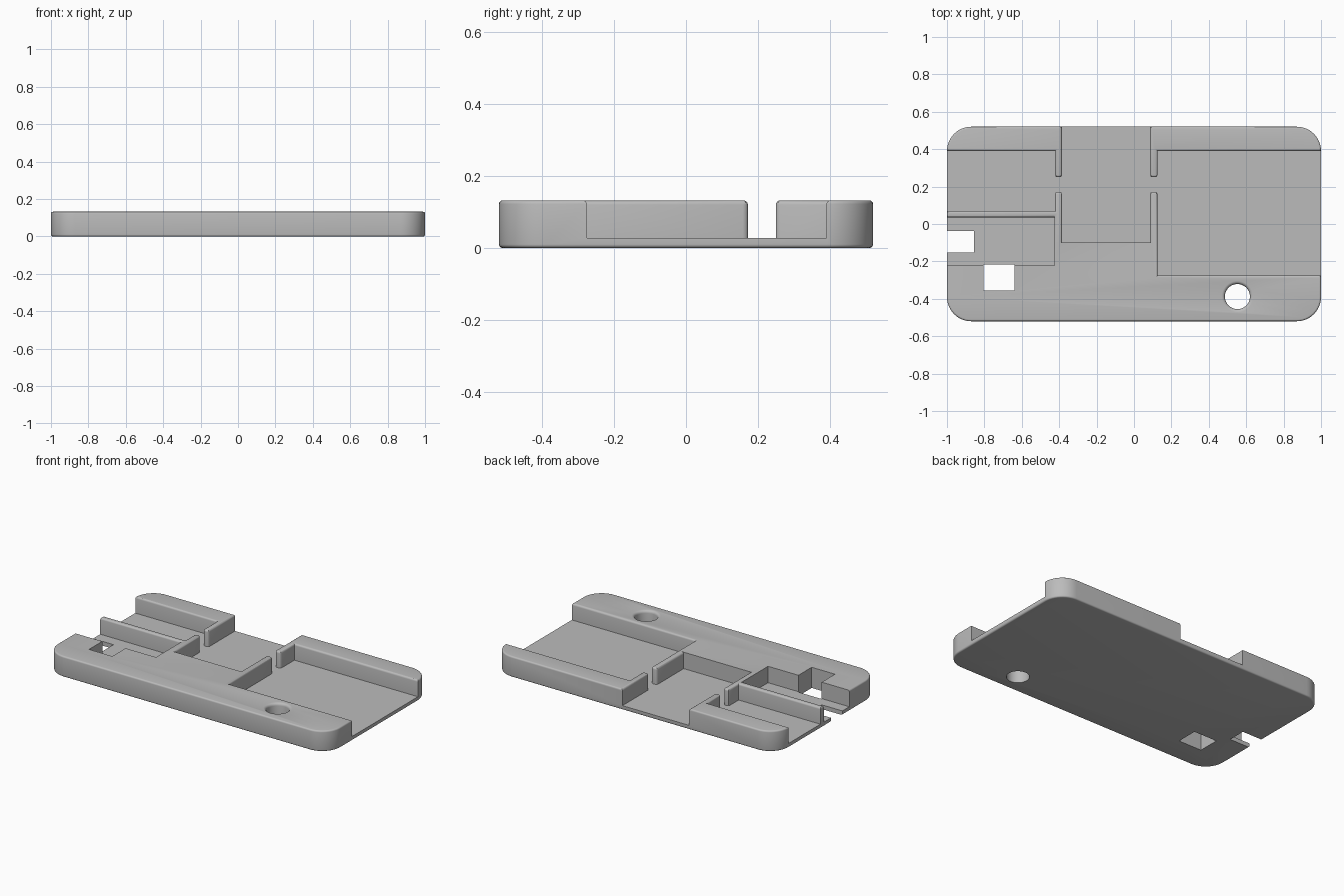
import bpy, bmesh
from math import sin, cos, pi, sqrt

if "Cube" in bpy.data.objects:
    bpy.data.objects.remove(bpy.data.objects["Cube"], do_unlink=True)

TOP, FLOOR, DEPTH, CORNER = 0.132, 0.027, 0.52, 0.13
LIP = 0.012      # rounding of the upper edges
STEPS = 4

grey = bpy.data.materials.new("plain grey plastic")
grey.use_nodes = True
colour = (0.5, 0.5, 0.5, 1)
grey.diffuse_color = colour
grey.node_tree.nodes["Principled BSDF"].inputs["Base Color"].default_value = colour


def loft(name, outline, rings):
    """Closed solid from outline(offset) stacked at each (height, offset)."""
    bm = bmesh.new()
    loops = [[bm.verts.new((x, y, z)) for x, y in outline(off)] for z, off in rings]
    for low, high in zip(loops, loops[1:]):
        for i in range(len(low)):
            j = (i + 1) % len(low)
            bm.faces.new((low[i], low[j], high[j], high[i]))
    bm.faces.new(loops[0][::-1])
    bm.faces.new(loops[-1])
    bmesh.ops.recalc_face_normals(bm, faces=bm.faces)
    mesh = bpy.data.meshes.new(name)
    bm.to_mesh(mesh)
    bm.free()
    obj = bpy.data.objects.new(name, mesh)
    bpy.context.collection.objects.link(obj)
    mesh.materials.append(grey)
    return obj


def quarter(radius):
    """Height and sideways growth along a quarter round."""
    angles = [pi / 2 * i / STEPS for i in range(STEPS + 1)]
    return [(radius * sin(a), radius * (1 - cos(a))) for a in angles]


def mouth(bottom, lip=LIP):
    """Rings of a cutter whose upper rim flares into a rounded edge."""
    return [(bottom, 0)] + [(TOP - lip + h, g) for h, g in quarter(lip)] + [(TOP + 0.1, lip)]


def slab_outline(offset):
    r = CORNER + offset
    points = []
    for k, (sx, sy) in enumerate([(1, 1), (-1, 1), (-1, -1), (1, -1)]):
        for i in range(13):
            a = pi / 2 * (k + i / 12)
            points.append((sx * (1 - CORNER) + r * cos(a), sy * (DEPTH - CORNER) + r * sin(a)))
    return points


def box(x0, x1, y0, y1, rounded=""):
    """Rectangle whose named sides (W, E, S, N) move out with the offset."""
    def outline(f):
        w, e, s, n = [f if side in rounded else 0 for side in "WESN"]
        return [(x0 - w, y0 - s), (x1 + e, y0 - s), (x1 + e, y1 + n), (x0 - w, y1 + n)]
    return outline


def wall_gap(x0, x1, y0, y1):
    """Gap across a thin wall that leaves rounded wall ends."""
    r = 0.014
    bulge = [(r * i / STEPS, r - sqrt(r * r - (r - r * i / STEPS) ** 2)) for i in range(STEPS + 1)]
    side = [(x0 - 0.03, r)] + [(x0 + u, g) for u, g in bulge]
    side += [(x1 - u, g) for u, g in bulge[::-1]] + [(x1 + 0.03, r)]

    def outline(f):
        return [(x, y0 - g - f) for x, g in side] + [(x, y1 + g + f) for x, g in side[::-1]]
    return outline


def circle(cx, cy, r):
    def outline(f):
        return [(cx + (r + f) * cos(2 * pi * i / 48), cy + (r + f) * sin(2 * pi * i / 48))
                for i in range(48)]
    return outline


# Body with rounded corners and softened upper and lower rims
edge = 0.01
lower = [(edge - h, -g) for h, g in quarter(edge)][::-1]
upper = [(TOP - edge + h, -g) for h, g in quarter(edge)]
body = loft("tray_body", slab_outline, lower + upper)

# Pockets, wall gaps and through holes
cutters = [
    ("right_rear_pocket", box(-1.1, -0.422, 0.07, 0.39, "ESN"), mouth(FLOOR)),
    ("right_front_pocket", box(-1.1, -0.425, -0.222, 0.036, "N"), mouth(FLOOR)),
    ("middle_pocket", box(-0.385, 0.086, -0.1, 0.62, "WE"), mouth(FLOOR)),
    ("left_pocket", box(0.126, 1.1, -0.275, 0.39, "WSN"), mouth(FLOOR)),
    ("right_wall_gap", wall_gap(-0.422, -0.385, 0.172, 0.25), mouth(FLOOR)),
    ("left_wall_gap", wall_gap(0.086, 0.126, 0.172, 0.25), mouth(FLOOR)),
    ("edge_notch", box(-1.1, -0.855, -0.152, -0.037), mouth(-0.1)),
    ("square_hole", box(-0.805, -0.64, -0.356, -0.217), mouth(-0.1)),
    ("round_hole", circle(0.553, -0.388, 0.067), mouth(-0.1, 0.017)),
]
bpy.ops.object.select_all(action="DESELECT")
bpy.context.view_layer.objects.active = body
body.select_set(True)
for name, outline, rings in cutters:
    cutter = loft(name + "_cutter", outline, rings)
    cutter.hide_render = True
    mod = body.modifiers.new(name, "BOOLEAN")
    mod.operation = "DIFFERENCE"
    mod.solver = "EXACT"
    mod.object = cutter
    bpy.ops.object.modifier_apply(modifier=mod.name)
    bpy.data.objects.remove(cutter, do_unlink=True)

bpy.ops.object.shade_smooth_by_angle(angle=pi / 6)
